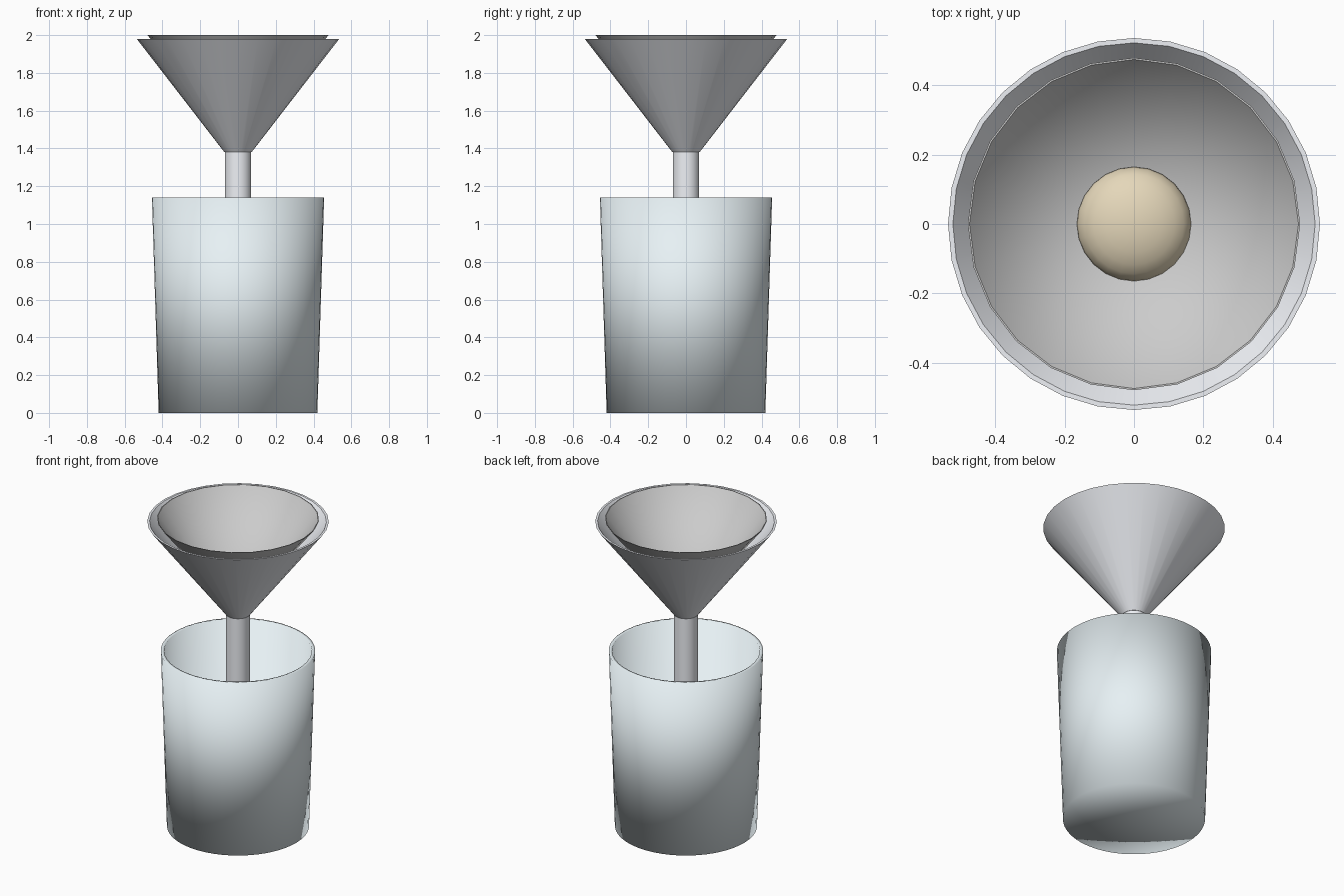
import bpy, bmesh, math

if "Cube" in bpy.data.objects:
    bpy.data.objects.remove(bpy.data.objects["Cube"])


def material(name, rgb):
    m = bpy.data.materials.new(name)
    m.diffuse_color = (*rgb, 1)
    m.use_nodes = True
    m.node_tree.nodes["Principled BSDF"].inputs["Base Color"].default_value = m.diffuse_color
    return m


def lathe(name, profile, sides, mat, sharp=None):
    """Revolve (radius, z) points about z; radius 0 becomes a pole."""
    bm = bmesh.new()
    rings = []
    for r, z in profile:
        n = sides if r > 0 else 1
        rings.append([bm.verts.new((r * math.sin(math.tau * i / sides),
                                    r * math.cos(math.tau * i / sides), z))
                      for i in range(n)])
    for a, b in zip(rings, rings[1:]):
        for i in range(sides):
            j = (i + 1) % sides
            quad = [a[i % len(a)], a[j % len(a)], b[j % len(b)], b[i % len(b)]]
            bm.faces.new(list(dict.fromkeys(quad)))
    # a profile that ends where it starts is welded into a closed ring
    bmesh.ops.remove_doubles(bm, verts=bm.verts, dist=1e-5)
    bmesh.ops.recalc_face_normals(bm, faces=bm.faces)
    me = bpy.data.meshes.new(name)
    bm.to_mesh(me)
    bm.free()
    ob = bpy.data.objects.new(name, me)
    bpy.context.collection.objects.link(ob)
    me.materials.append(mat)
    me.polygons.foreach_set("use_smooth", [True] * len(me.polygons))
    if sharp:
        bpy.context.view_layer.objects.active = ob
        ob.select_set(True)
        bpy.ops.object.shade_smooth_by_angle(angle=math.radians(sharp))
        ob.select_set(False)
    return ob


glass = material("glass", (0.80, 0.88, 0.91))
white = material("funnel_white", (0.86, 0.88, 0.92))
paper = material("paper", (0.85, 0.85, 0.85))
sand = material("sand", (0.78, 0.68, 0.49))

# Beaker: tapered, thin-walled, open at the top
lathe("beaker", [(0, 0), (0.42, 0), (0.456, 1.14), (0.436, 1.14),
                 (0.402, 0.03), (0, 0.03)], 48, glass)

# Funnel cone and its hollow stem, as thin shells
lathe("funnel_cone", [(0.072, 1.38), (0.536, 1.98), (0.522, 1.98),
                      (0.058, 1.38), (0.072, 1.38)], 32, white, 40)
lathe("funnel_stem", [(0.07, 0.78), (0.07, 1.39), (0.056, 1.39),
                      (0.056, 0.78), (0.07, 0.78)], 32, white, 40)

# Filter paper cone standing slightly proud of the funnel
lathe("filter_paper", [(0, 1.39), (0.479, 2.0), (0.474, 2.0), (0, 1.396)],
      24, paper, 40)

# Domed mound of residue resting in the filter
dome = [(0.166 * math.cos(math.radians(a)), 1.60 + 0.09 * math.sin(math.radians(a)))
        for a in range(0, 90, 15)]
lathe("residue", [(0, 1.40)] + dome + [(0, 1.69)], 24, sand)
